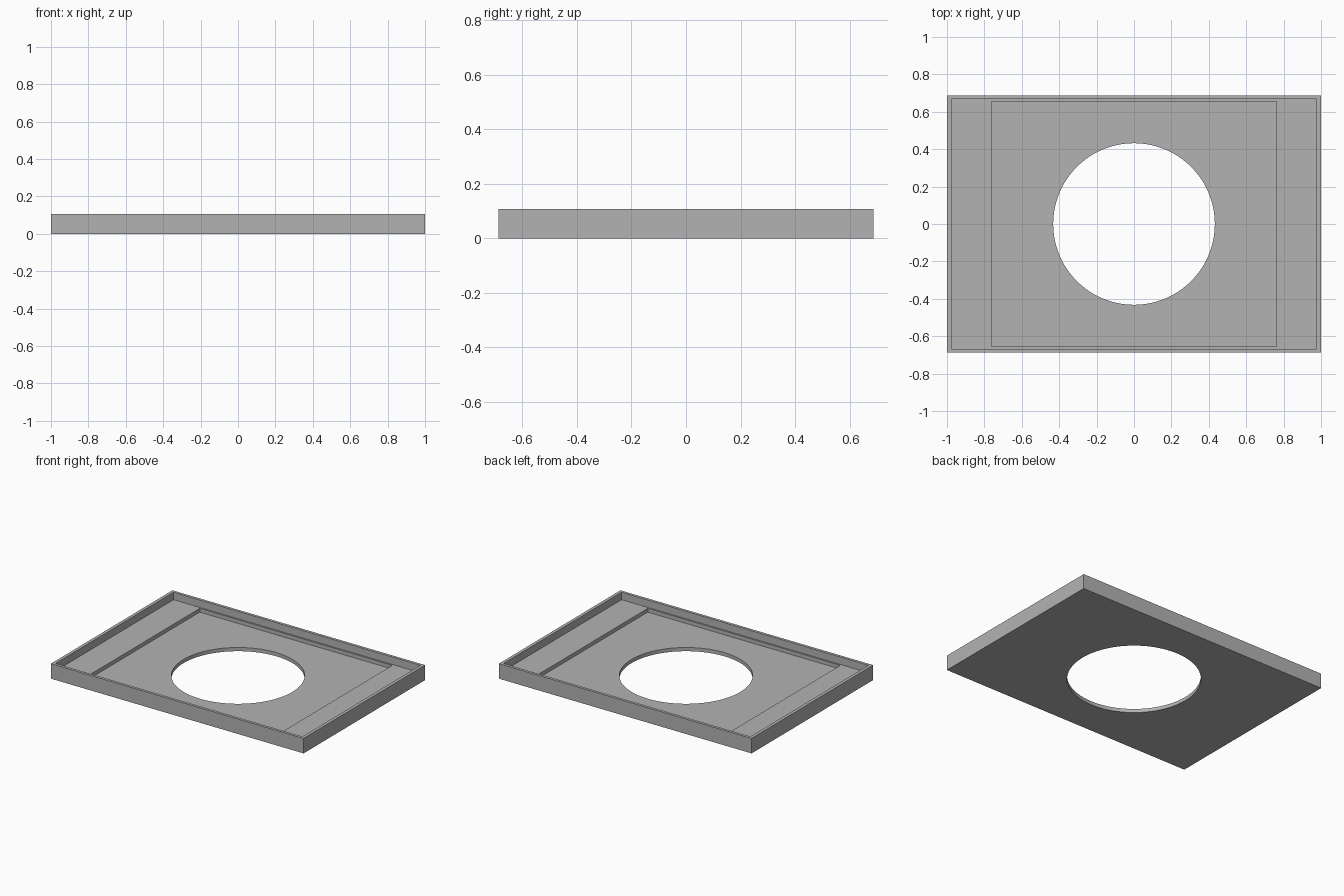
import bpy

if "Cube" in bpy.data.objects:
    bpy.data.objects.remove(bpy.data.objects["Cube"], do_unlink=True)

WIDTH, DEPTH, HEIGHT = 2.0, 1.374, 0.107
FLOOR, LEDGE = 0.0265, 0.0535
HOLE_RADIUS = 0.432
CLEARANCE = 0.1

grey = bpy.data.materials.new("plain grey")
grey.use_nodes = True
colour = (0.45, 0.45, 0.45, 1)
grey.diffuse_color = colour
grey.node_tree.nodes["Principled BSDF"].inputs["Base Color"].default_value = colour


def block(name, width, depth, bottom, top):
    """Box centred on x and y between two heights."""
    bpy.ops.mesh.primitive_cube_add(size=1, location=(0, 0, (bottom + top) / 2))
    obj = bpy.context.object
    obj.name = name
    obj.scale = (width, depth, top - bottom)
    bpy.ops.object.transform_apply(location=True, rotation=False, scale=True)
    obj.data.materials.append(grey)
    return obj


# Solid tray body
tray = block("tray", WIDTH, DEPTH, 0, HEIGHT)

# Rim pocket, deeper central recess and round opening
pocket = block("pocket_cutter", 1.954, 1.334, LEDGE, HEIGHT + CLEARANCE)
recess = block("recess_cutter", 1.524, 1.312, FLOOR, HEIGHT + CLEARANCE)
bpy.ops.mesh.primitive_cylinder_add(vertices=128, radius=HOLE_RADIUS, depth=1)
opening = bpy.context.object
opening.name = "opening_cutter"
opening.data.materials.append(grey)

for cutter in (pocket, recess, opening):
    cut = tray.modifiers.new(cutter.name, "BOOLEAN")
    cut.operation = "DIFFERENCE"
    cut.solver = "EXACT"
    cut.object = cutter
    bpy.ops.object.select_all(action="DESELECT")
    tray.select_set(True)
    bpy.context.view_layer.objects.active = tray
    bpy.ops.object.modifier_apply(modifier=cut.name)
    bpy.data.objects.remove(cutter, do_unlink=True)

# Smooth round opening, crisp tray edges
bpy.ops.object.shade_smooth_by_angle()
